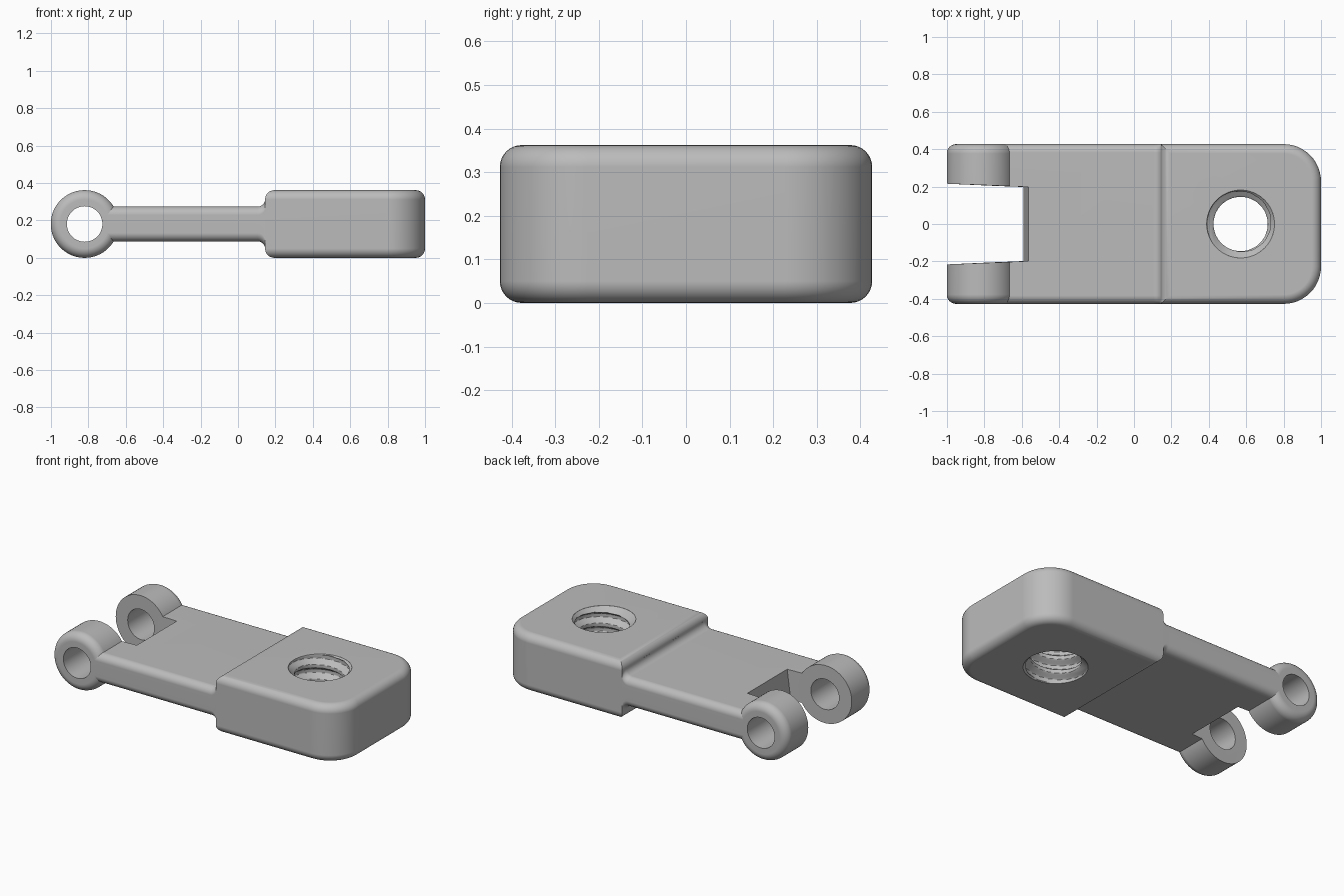
import bpy, bmesh, math

if "Cube" in bpy.data.objects:
    bpy.data.objects.remove(bpy.data.objects["Cube"], do_unlink=True)

HALF_W, MID_Z, EDGE = 0.427, 0.181, 0.05
EYE_X, HOLE_X, PITCH = -0.82, 0.57, 0.09

grey = bpy.data.materials.new("plain grey")
grey.use_nodes = True
grey.diffuse_color = (0.5, 0.5, 0.5, 1)
grey.node_tree.nodes["Principled BSDF"].inputs["Base Color"].default_value = (0.5, 0.5, 0.5, 1)


def arc(cx, cy, r, start, end, n=8):
    """Points on an arc, angles in degrees."""
    angles = [math.radians(start + (end - start) * i / n) for i in range(n + 1)]
    return [(cx + r * math.cos(a), cy + r * math.sin(a)) for a in angles]


def loft(name, loops, ring=False):
    """Skin matching closed loops; either cap the ends or join them up."""
    bm = bmesh.new()
    rows = [[bm.verts.new(p) for p in loop] for loop in loops]
    pairs = list(zip(rows, rows[1:]))
    if ring:
        pairs.append((rows[-1], rows[0]))
    else:
        bm.faces.new(rows[0])
        bm.faces.new(rows[-1])
    n = len(rows[0])
    for a, b in pairs:
        for i in range(n):
            j = (i + 1) % n
            bm.faces.new((a[i], a[j], b[j], b[i]))
    bmesh.ops.recalc_face_normals(bm, faces=bm.faces)
    mesh = bpy.data.meshes.new(name)
    bm.to_mesh(mesh)
    bm.free()
    mesh.materials.append(grey)
    obj = bpy.data.objects.new(name, mesh)
    bpy.context.collection.objects.link(obj)
    return obj


def cut(obj, cutter):
    mod = obj.modifiers.new("cut", 'BOOLEAN')
    mod.operation, mod.solver, mod.object = 'DIFFERENCE', 'EXACT', cutter
    bpy.context.view_layer.update()
    result = bpy.data.meshes.new_from_object(obj.evaluated_get(bpy.context.evaluated_depsgraph_get()))
    obj.modifiers.clear()
    obj.data = result


def finish(obj):
    bpy.ops.object.select_all(action='DESELECT')
    obj.select_set(True)
    bpy.context.view_layer.objects.active = obj
    bpy.ops.object.shade_smooth_by_angle(angle=math.radians(30))
    obj.modifiers.new("flat face normals", 'WEIGHTED_NORMAL').keep_sharp = True


# Thick block: plan outline with a rounded far end, inset at top and bottom
def block_loop(inset, z):
    w, r, x0, x1 = HALF_W - inset, 0.2 - inset, 0.145 + inset, 1 - inset
    plan = [(x0, -w)] + arc(x1 - r, r - w, r, -90, 0, 12) + arc(x1 - r, w - r, r, 0, 90, 12) + [(x0, w)]
    return [(x, y, z) for x, y in plan]


rim = [(EDGE - c, EDGE - s) for c, s in arc(0, 0, EDGE, 90, 0)]
levels = [(d, z) for d, z in rim] + [(d, 2 * MID_Z - z) for d, z in reversed(rim)]
block = loft("thick_block", [block_loop(d, z) for d, z in levels])


# Threaded hole through the block, with chamfered mouths
def thread_radius(z, turn):
    phase = (z / PITCH - turn) % 1
    crest = min(1, max(0, abs(phase - 0.5) * 4 - 0.5))
    mouth = 0.182 - max(0, min(z, 2 * MID_Z - z))
    return max(0.18 - 0.035 * crest, mouth if z > 0 else 0.182)


def thread_loop(z, n=64):
    loop = []
    for i in range(n):
        a, r = math.tau * i / n, min(0.182, thread_radius(z, i / n))
        loop.append((HOLE_X + r * math.cos(a), r * math.sin(a), z))
    return loop


tap = loft("thread_cutter", [thread_loop(-0.0203 + 0.4026 * i / 96) for i in range(97)])
cut(block, tap)


# Thin plate: rounded cross-section, flaring into a fillet at the block
def plate_loop(x, h):
    w, r = HALF_W, 0.045
    section = []
    for k, (sy, sz) in enumerate([(1, 1), (-1, 1), (-1, -1), (1, -1)]):
        section += arc(sy * (w - r), sz * (h - r), r, 90 * k, 90 * k + 90)
    return [(x, y, MID_Z + z) for y, z in section]


flare = [(x, h) for x, h in arc(0.105, 0.133, 0.04, -90, 0)]
stations = [(-0.7, 0.093)] + flare + [(0.2, 0.133)]
plate = loft("thin_plate", [plate_loop(x, h) for x, h in stations])

# Hinge eyes: a profile spun round the pin axis, rounded on the outer rim
OUTER, BORE = 0.181, 0.095
eye_profile = [(BORE, 0.15), (OUTER, 0.15)] + arc(OUTER - EDGE, HALF_W - EDGE, EDGE, 0, 90) + [(BORE, HALF_W)]


def eye_loop(r, y, n=64):
    turns = [math.tau * i / n for i in range(n)]
    return [(EYE_X + r * math.cos(a), y, MID_Z + r * math.sin(a)) for a in turns]


eyes = [loft(side + "_hinge_eye", [eye_loop(r, s * y) for r, y in eye_profile], ring=True)
        for side, s in (("front", -1), ("back", 1))]

# Tapered slot between the eyes, with a sloping end wall
slot_plan = [(-1.1, 0.22), (-1.1, -0.22)]
slot = loft("slot_cutter", [slot_plan_z for slot_plan_z in (
    [(x, y, z) for x, y in slot_plan + [(end, -0.198), (end, 0.198)]]
    for z, end in ((-0.1, -0.615), (0.46, -0.54)))])
for part in [plate] + eyes:
    cut(part, slot)

for cutter in (tap, slot):
    bpy.data.objects.remove(cutter, do_unlink=True)
for part in [block, plate] + eyes:
    finish(part)
